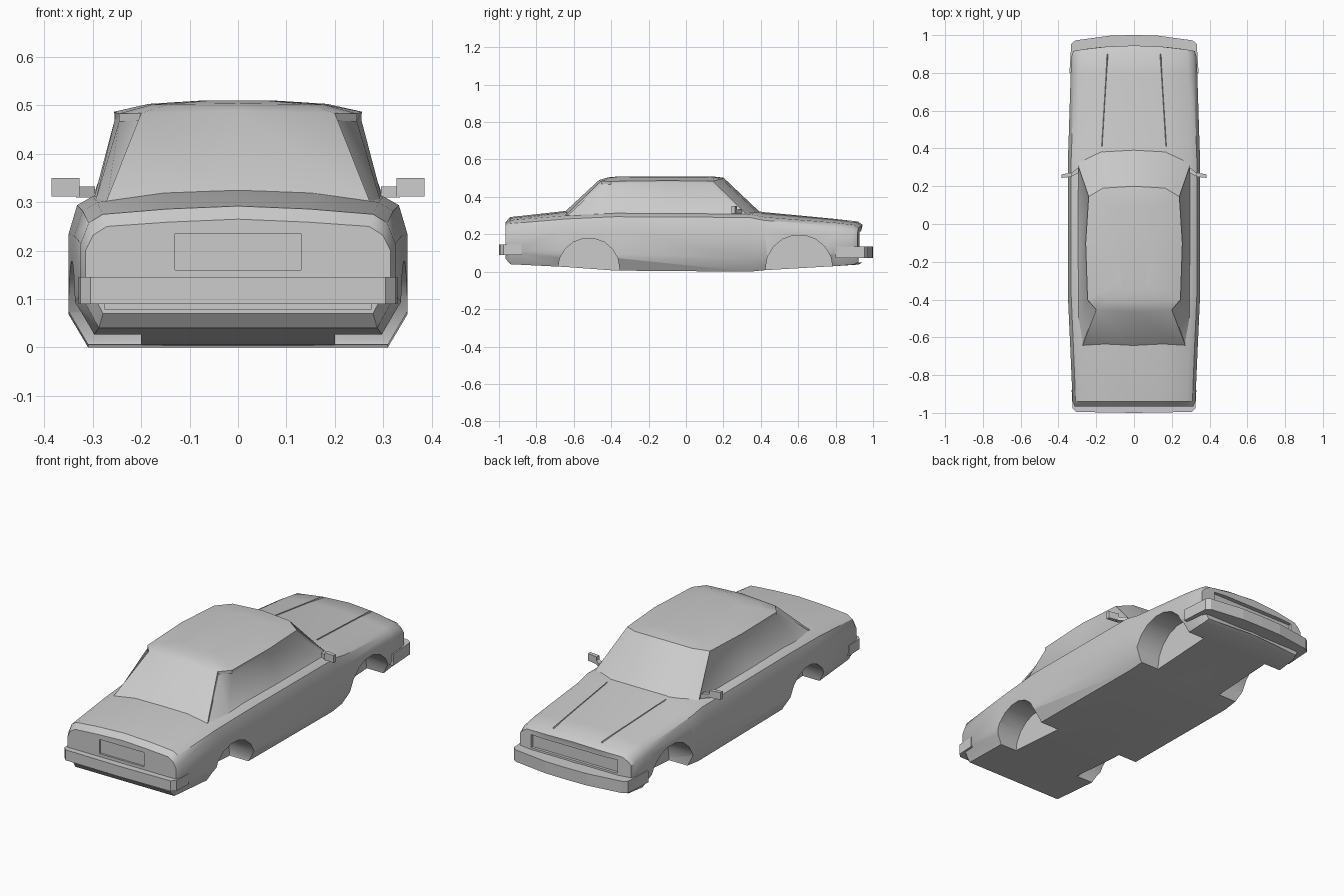
import bpy
import bmesh
import math
from mathutils import Vector, Matrix

if "Cube" in bpy.data.objects:
    bpy.data.objects.remove(bpy.data.objects["Cube"], do_unlink=True)

grey = bpy.data.materials.new("body grey")
grey.use_nodes = True
grey.diffuse_color = (0.6, 0.6, 0.6, 1)
grey.node_tree.nodes["Principled BSDF"].inputs["Base Color"].default_value = (0.6, 0.6, 0.6, 1)


def mirror_loop(half):
    """Close a half outline by reflecting it across x = 0."""
    return half + [(-p[0], *p[1:]) for p in reversed(half) if p[0] > 0.0001]


def finish(name, bm):
    bmesh.ops.recalc_face_normals(bm, faces=bm.faces)
    mesh = bpy.data.meshes.new(name)
    bm.to_mesh(mesh)
    bm.free()
    mesh.materials.append(grey)
    obj = bpy.data.objects.new(name, mesh)
    bpy.context.collection.objects.link(obj)
    return obj


def loft(rings):
    """Skin a list of closed rings and cap both ends."""
    bm = bmesh.new()
    loops = [[bm.verts.new(p) for p in ring] for ring in rings]
    n = len(loops[0])
    for a, b in zip(loops, loops[1:]):
        for i in range(n):
            j = (i + 1) % n
            bm.faces.new((a[i], a[j], b[j], b[i]))
    bm.faces.new(loops[0])
    bm.faces.new(loops[-1])
    return bm


def prism(name, plan, z0, z1):
    return finish(name, loft([[(x, y, z) for x, y in plan] for z in (z0, z1)]))


def box(name, x, y0, y1, z0, z1):
    return prism(name, [(-x, y0), (x, y0), (x, y1), (-x, y1)], z0, z1)


def smooth(obj, angle):
    bpy.ops.object.select_all(action="DESELECT")
    obj.select_set(True)
    bpy.context.view_layer.objects.active = obj
    bpy.ops.object.shade_smooth_by_angle(angle=math.radians(angle))


def cut(obj, cutter):
    cutter.hide_render = True
    mod = obj.modifiers.new("cut", "BOOLEAN")
    mod.operation = "DIFFERENCE"
    mod.solver = "EXACT"
    mod.object = cutter
    bpy.context.view_layer.objects.active = obj
    bpy.ops.object.modifier_apply(modifier=mod.name)
    bpy.data.objects.remove(cutter, do_unlink=True)


# Lower body: y, half width, floor, belt, deck edge, deck centre
stations = [
    (-0.965, 0.315, 0.07, 0.20, 0.25, 0.265),
    (-0.94, 0.325, 0.04, 0.215, 0.275, 0.292),
    (-0.64, 0.338, 0.025, 0.23, 0.3, 0.325),
    (-0.38, 0.35, 0.006, 0.235, 0.312, 0.33),
    (0.34, 0.35, 0.0, 0.235, 0.308, 0.33),
    (0.42, 0.347, 0.008, 0.232, 0.292, 0.318),
    (0.80, 0.335, 0.03, 0.215, 0.262, 0.282),
    (0.92, 0.33, 0.038, 0.205, 0.25, 0.268),
    (0.945, 0.322, 0.05, 0.20, 0.235, 0.25),
]


def section(y, w, floor, belt, edge, top):
    half = [(0, floor), (0.885 * w, floor), (w, floor + 0.068), (w, belt),
            (0.95 * w, edge - 0.018), (0.86 * w, edge), (0.45 * w, top - 0.006), (0, top)]
    return [(x, y, z) for x, z in mirror_loop(half)]


body = finish("car_body", loft([section(*s) for s in stations]))

# Wheel arches
for side in (-1, 1):
    for y, z, r in ((-0.52, 0.015, 0.165), (0.605, 0.017, 0.18)):
        bm = bmesh.new()
        place = Matrix.Translation((side * 0.35, y, z)) @ Matrix.Rotation(math.pi / 2, 4, "Y")
        bmesh.ops.create_cone(bm, cap_ends=True, segments=18, radius1=r, radius2=r,
                              depth=0.3, matrix=place)
        cut(body, finish("arch_cutter", bm))

# Recesses for the rear plate, the rear valance and the grille
cut(body, box("plate_cutter", 0.13, -1.1, -0.955, 0.16, 0.235))
cut(body, box("valance_cutter", 0.275, -1.1, -0.93, 0.078, 0.12))
cut(body, box("grille_cutter", 0.25, 0.93, 1.1, 0.145, 0.215))

# Sweep the nose corners back
for v in body.data.vertices:
    if v.co.y > 0.85:
        v.co.y -= 0.28 * v.co.x ** 2
smooth(body, 32)

# Cabin: base x, base y, roof x, roof y, roof z
outline = mirror_loop([
    (0, 0.42, 0, 0.20, 0.503),
    (0.17, 0.405, 0.165, 0.19, 0.497),
    (0.305, 0.335, 0.24, 0.145, 0.484),
    (0.308, -0.1, 0.256, -0.1, 0.487),
    (0.305, -0.5, 0.246, -0.40, 0.483),
    (0.275, -0.65, 0.20, -0.455, 0.484),
    (0, -0.675, 0, -0.465, 0.49),
])
outline = [p if p[0] >= 0 else (p[0], p[1], -abs(p[2]), p[3], p[4]) for p in outline]
base = [(bx, by, 0.295) for bx, by, tx, ty, tz in outline]
eave = [(tx, ty, tz) for bx, by, tx, ty, tz in outline]
crown = [(0.72 * tx, (ty + 0.12) * 0.86 - 0.12, 0.502 + (tz - 0.483) * 0.3)
         for bx, by, tx, ty, tz in outline]
peak = [(0.3 * tx, (ty + 0.1) * 0.7 - 0.1, 0.51) for bx, by, tx, ty, tz in outline]
bm = loft([base, eave, crown, peak])
bmesh.ops.recalc_face_normals(bm, faces=bm.faces)

# Side windows sit slightly inside the pillars
for side in (-1, 1):
    glass = [f for f in bm.faces if f.normal.x * side > 0.8 and f.calc_center_median().z < 0.45]
    bmesh.ops.inset_region(bm, faces=glass, thickness=0.015, depth=-0.006)
smooth(finish("cabin", bm), 32)

# Bumpers
prism("front_bumper", mirror_loop([
    (0, 1.0), (0.12, 0.998), (0.31, 0.972), (0.332, 0.955), (0.342, 0.80),
    (0.318, 0.80), (0.30, 0.90), (0, 0.93)]), 0.073, 0.135)
prism("rear_bumper", mirror_loop([
    (0, -1.0), (0.305, -0.995), (0.325, -0.975), (0.33, -0.88),
    (0.31, -0.88), (0.29, -0.94), (0, -0.94)]), 0.09, 0.145)

# Hood creases and door mirrors
for side, word in ((1, "left"), (-1, "right")):
    start, end = Vector((0.17, 0.41)), Vector((0.14, 0.90))
    rings = []
    for p, z in ((start, 0.311), (end, 0.267)):
        rings.append([(side * (p.x + dx), p.y, z + dz)
                      for dx, dz in ((-0.005, -0.006), (0.005, -0.006), (0, 0.004))])
    finish(word + "_hood_crease", loft(rings))
    arm = [(0.295, 0.30), (0.335, 0.268), (0.335, 0.25), (0.295, 0.27)]
    head = [(0.328, 0.273), (0.385, 0.262), (0.385, 0.244), (0.328, 0.25)]
    prism(word + "_mirror_arm", [(side * x, y) for x, y in arm], 0.31, 0.332)
    prism(word + "_mirror_head", [(side * x, y) for x, y in head], 0.312, 0.35)
